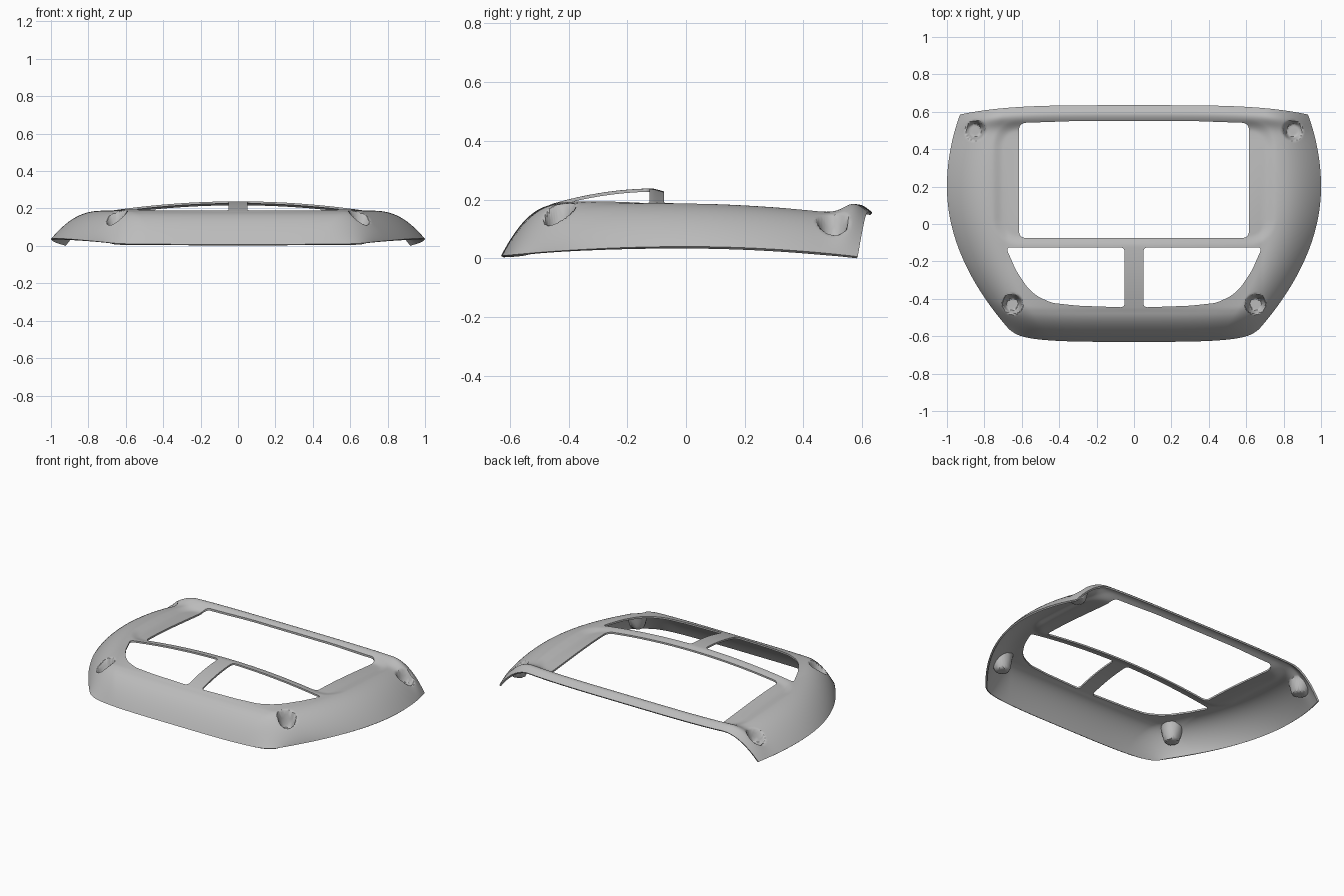
import bpy, bmesh, math

cube = bpy.data.objects.get("Cube")
if cube:
    bpy.data.objects.remove(cube, do_unlink=True)

NX, NY, WALL = 210, 140, 0.011
POCKETS = [(0.85, 0.50, 0.066), (0.65, -0.43, 0.08)]   # x, y, floor height


def smooth(t):
    t = min(1.0, max(0.0, t))
    return t * t * (3 - 2 * t)


def dome(t):
    t = min(1.0, max(0.0, t))
    return t * (2 - t)


def half_width(y):
    return 1 - (0.57 if y < 0.2 else 0.47) * (y - 0.2) ** 2


def front_edge(u):
    return -0.63 + 0.04 * u ** 4 + 0.04 * u ** 16


def back_edge(u):
    return 0.635 - 0.05 * u ** 4


def height(u, x, y, width):
    # domed shoulders rising from the rim to a gently sloped deck
    rim = 0.039 - (0.1 if y > 0 else 0.08) * y * y
    deck = 0.187 - (0.09 if y > -0.1 else 0.05) * (y + 0.1) ** 2
    # raised strip along the back
    deck += 0.038 * math.exp(-((back_edge(u) - y - 0.045) / 0.05) ** 2)
    # shallow rounded ledge around the screen opening
    qx, qy = abs(x) - 0.61, abs(y - 0.22) - 0.19
    dist = math.hypot(max(qx, 0), max(qy, 0)) - 0.15
    deck -= 0.012 * smooth(-dist / 0.06)
    # arch of the cross bar
    rise = dome((y + 0.47) / 0.37) if y < -0.08 else 1 - smooth((y + 0.08) / 0.5)
    deck += 0.05 * max(0, 1 - (x / 0.68) ** 2) * rise
    shoulder = dome((1 - abs(u)) * width / 0.24) * dome((y - front_edge(u)) / 0.18)
    z = rim + (deck - rim) * shoulder
    # screw pockets
    for px, py, floor in POCKETS:
        r = math.hypot(abs(x) - px, y - py)
        z += (min(z, floor) - z) * smooth((0.056 - r) / 0.024)
    return z


def make_object(name, bm):
    mesh = bpy.data.meshes.new(name)
    bm.to_mesh(mesh)
    bm.free()
    obj = bpy.data.objects.new(name, mesh)
    bpy.context.collection.objects.link(obj)
    return obj


def cutter(name, points, radius):
    # prism with rounded corners
    bm = bmesh.new()
    bm.faces.new([bm.verts.new((x, y, -0.5)) for x, y in points])
    bmesh.ops.bevel(bm, geom=bm.verts[:], offset=radius, segments=5,
                    profile=0.5, affect='VERTICES')
    top = bmesh.ops.extrude_face_region(bm, geom=bm.faces[:])
    verts = [v for v in top["geom"] if isinstance(v, bmesh.types.BMVert)]
    bmesh.ops.translate(bm, verts=verts, vec=(0, 0, 1))
    bmesh.ops.recalc_face_normals(bm, faces=bm.faces[:])
    obj = make_object(name, bm)
    obj.hide_render = True
    return obj


# shell surface
bm = bmesh.new()
rows = []
for j in range(NY + 1):
    v = j / NY
    width = half_width(-0.55 + 1.135 * v)
    row = []
    for i in range(NX + 1):
        u = 2 * i / NX - 1
        y = front_edge(u) + (back_edge(u) - front_edge(u)) * v
        x = u * width
        row.append(bm.verts.new((x, y, height(u, x, y, width))))
    rows.append(row)
for a, b in zip(rows, rows[1:]):
    for i in range(NX):
        bm.faces.new((a[i], a[i + 1], b[i + 1], b[i]))
shell = make_object("bezel_frame", bm)
bpy.context.view_layer.objects.active = shell
shell.select_set(True)

solid = shell.modifiers.new("wall", 'SOLIDIFY')
solid.thickness = WALL
solid.offset = -1
bpy.ops.object.modifier_apply(modifier="wall")

# openings
screen = [(-0.615, -0.075), (0.615, -0.075), (0.615, 0.54), (0.3, 0.551),
          (-0.3, 0.551), (-0.615, 0.54)]
window = [(0.05, -0.125), (0.685, -0.125), (0.63, -0.25), (0.57, -0.34),
          (0.52, -0.385), (0.44, -0.422), (0.3, -0.437), (0.05, -0.446)]
cutters = [cutter("screen_cutter", screen, 0.035),
           cutter("left_window_cutter", window, 0.022),
           cutter("right_window_cutter", [(-x, y) for x, y in window], 0.022)]
for c in cutters:
    cut = shell.modifiers.new("opening", 'BOOLEAN')
    cut.operation = 'DIFFERENCE'
    cut.solver = 'EXACT'
    cut.object = c
    bpy.ops.object.modifier_apply(modifier=cut.name)
    bpy.data.objects.remove(c, do_unlink=True)

# stand on the ground
low = min(v.co.z for v in shell.data.vertices)
for v in shell.data.vertices:
    v.co.z -= low

# plain grey plastic
grey = bpy.data.materials.new("grey_plastic")
grey.use_nodes = True
colour = (0.5, 0.5, 0.5, 1)
grey.diffuse_color = colour
grey.node_tree.nodes["Principled BSDF"].inputs["Base Color"].default_value = colour
shell.data.materials.clear()
shell.data.materials.append(grey)
bpy.ops.object.shade_smooth_by_angle(angle=math.radians(40))
